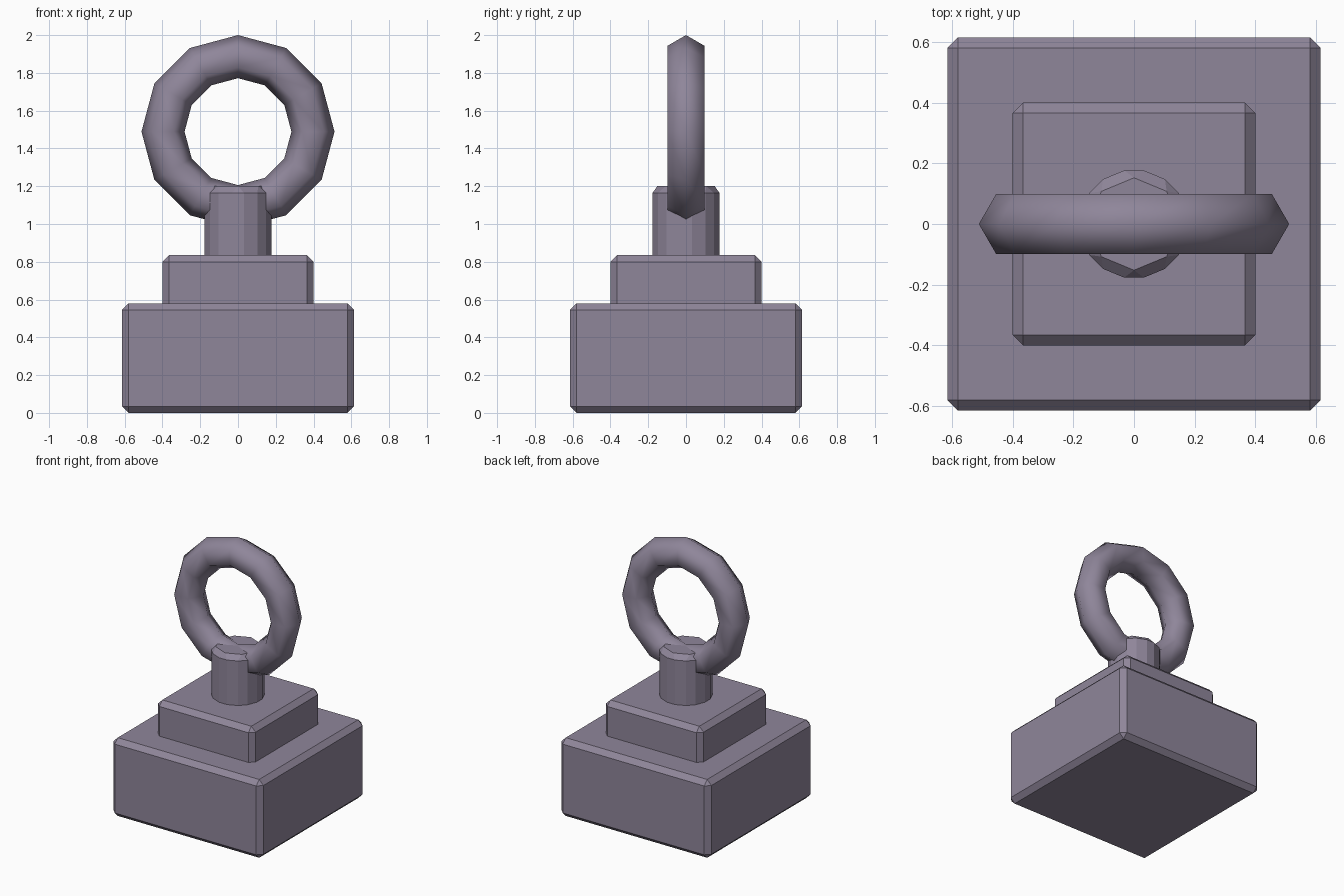
import bpy
import bmesh
from math import cos, sin, tau

cube = bpy.data.objects.get("Cube")
if cube:
    bpy.data.objects.remove(cube, do_unlink=True)

BEVEL = 0.035

# One muted violet-grey for every part
metal = bpy.data.materials.new("violet_grey_metal")
metal.use_nodes = True
colour = (0.275, 0.238, 0.323, 1)
metal.diffuse_color = colour
metal.node_tree.nodes["Principled BSDF"].inputs["Base Color"].default_value = colour


def prism(name, sides, radius, turn, bottom, top):
    """Upright prism with every edge chamfered once."""
    mesh = bpy.data.meshes.new(name)
    bm = bmesh.new()
    angles = [turn + tau * i / sides for i in range(sides)]
    base = bm.faces.new([bm.verts.new((radius * cos(a), radius * sin(a), bottom))
                         for a in angles])
    lid = bmesh.ops.extrude_face_region(bm, geom=[base], use_keep_orig=True)["geom"]
    for v in lid:
        if isinstance(v, bmesh.types.BMVert):
            v.co.z = top
    bmesh.ops.recalc_face_normals(bm, faces=bm.faces)
    bmesh.ops.bevel(bm, geom=bm.edges[:], offset=BEVEL, segments=1,
                    profile=0.5, affect='EDGES')
    bm.to_mesh(mesh)
    bm.free()
    mesh.materials.append(metal)
    obj = bpy.data.objects.new(name, mesh)
    bpy.context.collection.objects.link(obj)
    return obj


# Stepped square base and the octagonal post
prism("base_block", 4, 0.615 * 2 ** 0.5, tau / 8, 0, 0.58)
prism("upper_block", 4, 0.4 * 2 ** 0.5, tau / 8, 0.5, 0.835)
prism("post", 8, 0.19, 0, 0.7, 1.2)

# Standing ring, hexagonal in section and smooth shaded
bpy.ops.mesh.primitive_torus_add(
    major_segments=12, minor_segments=6, major_radius=0.397, minor_radius=0.114,
    location=(0, 0, 1.489), rotation=(tau / 4, 0, 0))
ring = bpy.context.object
ring.name = "ring"
ring.data.materials.append(metal)
bpy.ops.object.shade_smooth()
